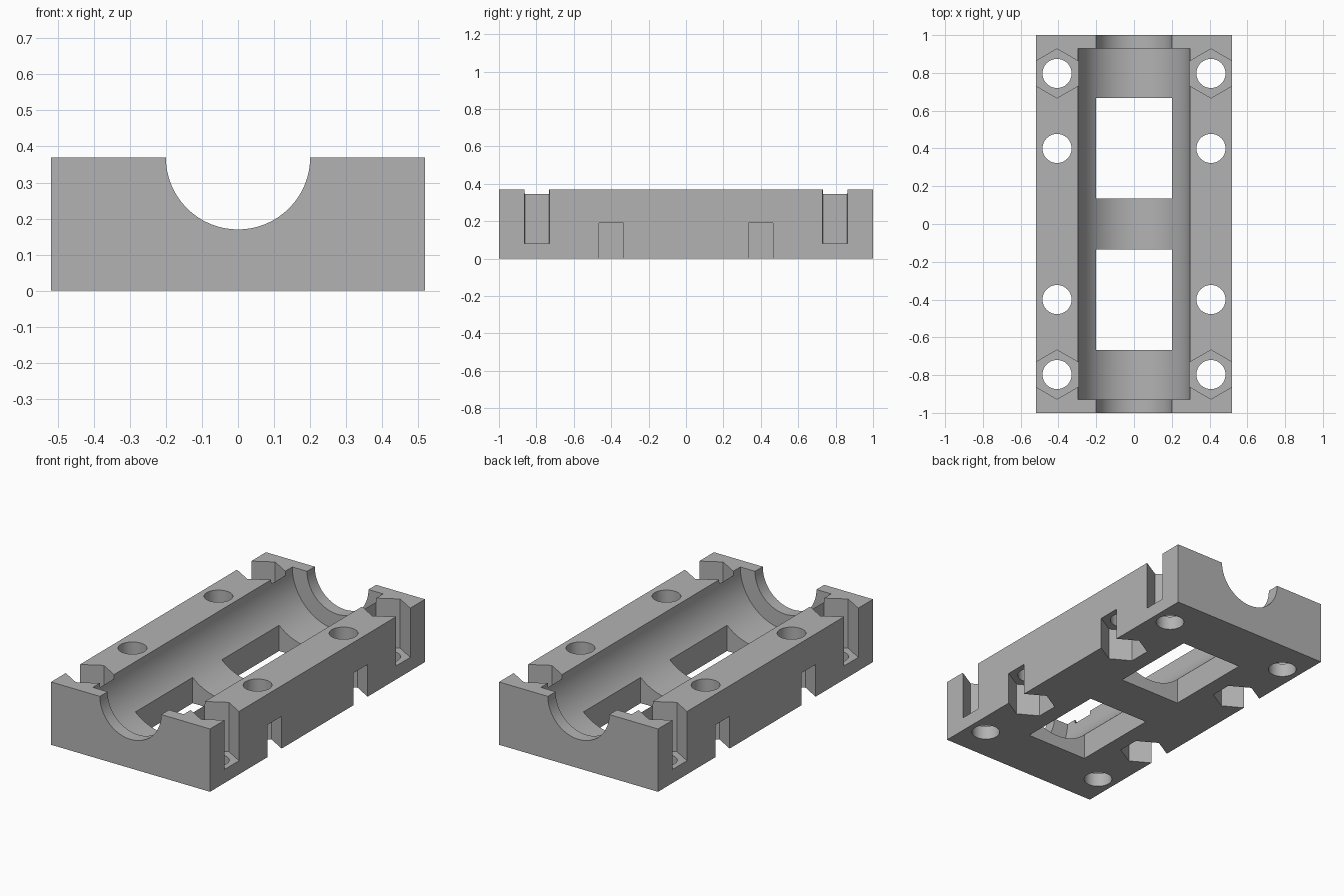
import bpy
import math

if "Cube" in bpy.data.objects:
    bpy.data.objects.remove(bpy.data.objects["Cube"], do_unlink=True)

WIDTH, LENGTH, HEIGHT = 1.036, 2.0, 0.37
BOLT_X = 0.4075

grey = bpy.data.materials.new("plain grey")
grey.use_nodes = True
colour = (0.45, 0.45, 0.45, 1)
grey.diffuse_color = colour
grey.node_tree.nodes["Principled BSDF"].inputs["Base Color"].default_value = colour


def box(name, x, y, z0, z1, sx, sy):
    bpy.ops.mesh.primitive_cube_add(size=1, location=(x, y, (z0 + z1) / 2))
    ob = bpy.context.object
    ob.name = name
    ob.scale = (sx, sy, z1 - z0)
    return ob


def upright(name, sides, radius, x, y, z0, z1):
    bpy.ops.mesh.primitive_cylinder_add(
        vertices=sides, radius=radius, depth=z1 - z0, location=(x, y, (z0 + z1) / 2))
    bpy.context.object.name = name
    return bpy.context.object


def trough(name, radius, length):
    bpy.ops.mesh.primitive_cylinder_add(
        vertices=128, radius=radius, depth=length,
        location=(0, 0, HEIGHT), rotation=(math.pi / 2, 0, 0))
    bpy.context.object.name = name
    return bpy.context.object


# Solid block
body = box("bearing_block", 0, 0, 0, HEIGHT, WIDTH, LENGTH)
bpy.ops.object.transform_apply(location=True, rotation=True, scale=True)
body.data.materials.append(grey)

# Wide bearing seat and the narrower shaft channel through both ends
cutters = [trough("bearing_seat_cutter", 0.296, 1.856),
           trough("shaft_channel_cutter", 0.2, 2.4)]

for sy in (-1, 1):
    # Floor windows
    cutters.append(box("window_cutter", 0, sy * 0.402, -0.1, 0.3, 0.4, 0.532))
    for sx in (-1, 1):
        x = sx * BOLT_X
        # Hexagonal nut pockets: outer pair from above, inner pair from below
        cutters.append(upright("top_nut_cutter", 6, 0.13, x, sy * 0.797, 0.08, 0.5))
        cutters.append(upright("bottom_nut_cutter", 6, 0.13, x, sy * 0.4, -0.1, 0.19))
        # Bolt holes
        for y in (0.797, 0.4):
            cutters.append(upright("bolt_hole_cutter", 48, 0.077, x, sy * y, -0.2, 0.6))

# Cut everything out, then discard the cutters
for cutter in cutters:
    cutter.hide_render = True
    mod = body.modifiers.new(cutter.name, 'BOOLEAN')
    mod.operation = 'DIFFERENCE'
    mod.solver = 'EXACT'
    mod.object = cutter

bpy.ops.object.select_all(action='DESELECT')
bpy.context.view_layer.objects.active = body
body.select_set(True)
for mod in list(body.modifiers):
    bpy.ops.object.modifier_apply(modifier=mod.name)
for cutter in cutters:
    bpy.data.objects.remove(cutter, do_unlink=True)

bpy.ops.object.shade_smooth_by_angle(angle=math.radians(25))
